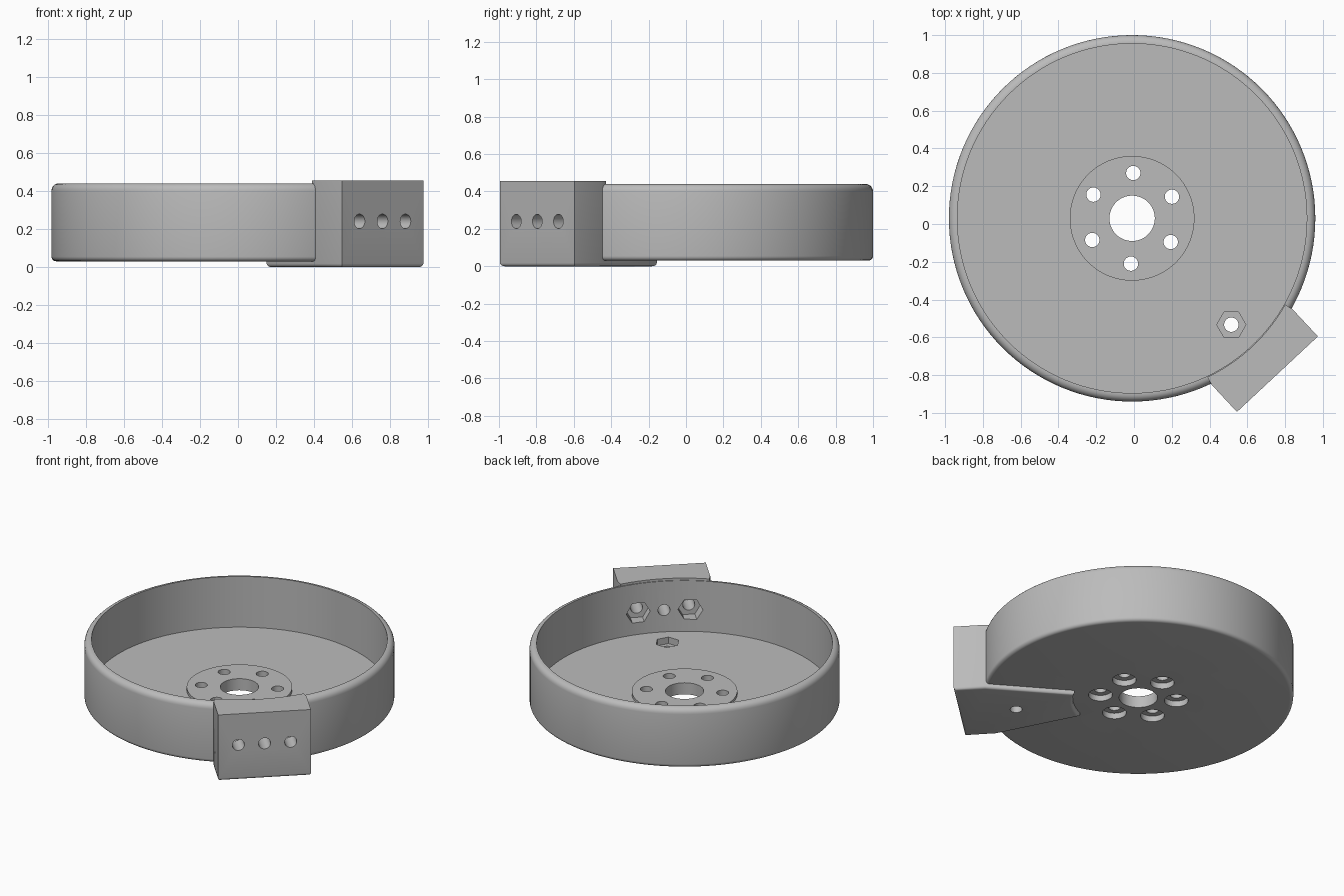
import bpy, bmesh, math
from mathutils import Vector, Matrix

if "Cube" in bpy.data.objects:
    bpy.data.objects.remove(bpy.data.objects["Cube"])

grey = bpy.data.materials.new("plain_grey")
grey.use_nodes = True
colour = (0.5, 0.5, 0.5, 1)
grey.diffuse_color = colour
grey.node_tree.nodes["Principled BSDF"].inputs["Base Color"].default_value = colour

CENTRE = Vector((-0.01, 0.03, 0))
ANGLE = math.radians(-47)                      # direction of the bracket
OUT = Matrix.Rotation(ANGLE, 4, "Z")           # local x points outward


def make_object(name, bm):
    bmesh.ops.recalc_face_normals(bm, faces=bm.faces)
    mesh = bpy.data.meshes.new(name)
    bm.to_mesh(mesh)
    bm.free()
    mesh.materials.append(grey)
    obj = bpy.data.objects.new(name, mesh)
    bpy.context.collection.objects.link(obj)
    return obj


def prism(name, radius, low, high, matrix, sides=32):
    """Upright cylinder or hexagon from low to high, placed by a matrix."""
    bm = bmesh.new()
    bmesh.ops.create_cone(bm, cap_ends=True, segments=sides, radius1=radius,
                          radius2=radius, depth=high - low,
                          matrix=matrix @ Matrix.Translation((0, 0, (low + high) / 2)))
    return make_object(name, bm)


def cut(obj, cutter):
    mod = obj.modifiers.new("cut", "BOOLEAN")
    mod.operation = "DIFFERENCE"
    mod.solver = "EXACT"
    mod.object = cutter
    bpy.context.view_layer.objects.active = obj
    bpy.ops.object.modifier_apply(modifier=mod.name)


def fillet(cx, cz, rx, rz, start, steps=5):
    return [(cx + rx * math.cos(a), cz + rz * math.sin(a))
            for a in (math.radians(start + 90 * i / steps) for i in range(steps + 1))]


# Round pan: lathed wall, floor and raised hub
profile = [(0.12, 0.03)]
profile += fillet(0.945, 0.055, 0.025, 0.025, -90)
profile += fillet(0.93, 0.4, 0.04, 0.04, 0)
profile += [(0.925, 0.44), (0.925, 0.09), (0.33, 0.09), (0.33, 0.11), (0.12, 0.11)]
bm = bmesh.new()
verts = [bm.verts.new((r, 0, z)) for r, z in profile]
edges = [bm.edges.new((verts[i - 1], v)) for i, v in enumerate(verts)]
bmesh.ops.spin(bm, geom=verts + edges, axis=(0, 0, 1), cent=(0, 0, 0),
               angle=math.tau, steps=128, use_duplicate=False)
bmesh.ops.remove_doubles(bm, verts=bm.verts, dist=0.0001)
pan = make_object("pan", bm)

# Mounting bracket: block with a tapered foot that ends in a concave arc
half, tip, reach = 0.293, 0.14, 0.41
spread = math.asin(tip / reach)
outline = [(0.93, -half), (1.128, -half), (1.128, half), (0.93, half)]
outline += [(reach * math.cos(a), reach * math.sin(a))
            for a in (spread * (1 - i / 5) for i in range(11))]
bm = bmesh.new()
base = bm.faces.new([bm.verts.new((x, y, 0)) for x, y in outline])
side = bmesh.ops.extrude_face_region(bm, geom=[base])["geom"]
bmesh.ops.translate(bm, vec=(0, 0, 0.455),
                    verts=[g for g in side if isinstance(g, bmesh.types.BMVert)])
bmesh.ops.recalc_face_normals(bm, faces=bm.faces)
bottom = [e for e in bm.edges if all(v.co.z < 0.001 for v in e.verts)]
bmesh.ops.bevel(bm, geom=bottom, offset=0.018, segments=4, profile=0.5, affect="EDGES")
bm.transform(OUT)
bracket = make_object("bracket", bm)

# Cutters for the pan, the bracket or both
cutters = []


def drill(targets, *args, **kwargs):
    cutter = prism("cutter", *args, **kwargs)
    cutter.hide_render = True
    for obj in targets:
        cut(obj, cutter)
    cutters.append(cutter)


drill([bracket], 0.93, 0.035, 1, Matrix(), sides=128)

# Ring of hub holes, counterbored from below
for i in range(6):
    turn = Matrix.Rotation(math.radians(60 * i - 31.5), 4, "Z")
    place = turn @ Matrix.Translation((0.24, 0, 0))
    drill([pan], 0.038, -1, 1, place)
    drill([pan], 0.075, -0.1, 0.07, place)

# Foot bolt hole with a hexagonal nut pocket in the floor
both = [pan, bracket]
foot = OUT @ Matrix.Translation((0.77, 0, 0)) @ Matrix.Rotation(-ANGLE, 4, "Z")
foot_hex = foot @ Matrix.Rotation(math.radians(90), 4, "Z")
drill(both, 0.038, -0.5, 0.5, foot)
drill([pan], 0.077, 0.045, 0.3, foot_hex, sides=6)

# Three side bolt holes, the outer two with nut pockets inside the wall
sideways = Matrix.Rotation(math.radians(90), 4, "Y")
for offset in (-0.165, 0, 0.165):
    place = OUT @ Matrix.Translation((0, offset, 0.24)) @ sideways
    drill(both, 0.038, 0.7, 1.4, place)
    if offset:
        drill(both, 0.077, 0.7, 0.985, place, sides=6)

for cutter in cutters:
    bpy.data.objects.remove(cutter)

# Smooth the round faces and keep the edges sharp
for obj in both:
    obj.location = CENTRE
    bpy.ops.object.select_all(action="DESELECT")
    obj.select_set(True)
    bpy.context.view_layer.objects.active = obj
    bpy.ops.object.shade_smooth_by_angle(angle=math.radians(30))
